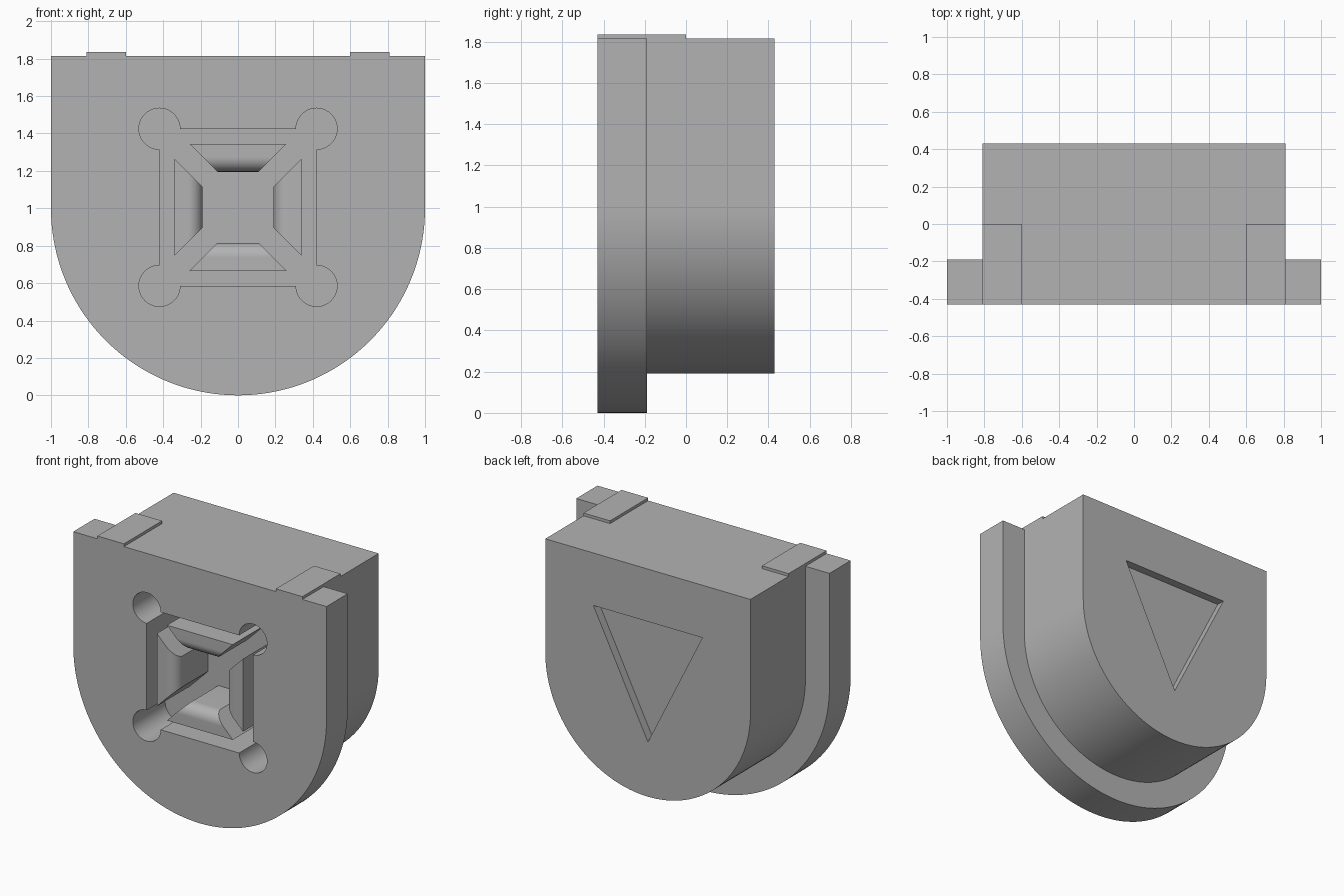
import bpy, bmesh
from math import sin, cos, pi, radians
from mathutils import Matrix, Vector

cube = bpy.data.objects.get("Cube")
if cube:
    bpy.data.objects.remove(cube, do_unlink=True)

grey = bpy.data.materials.new("plain grey")
grey.use_nodes = True
COLOUR = (0.45, 0.45, 0.45, 1)
grey.diffuse_color = COLOUR
grey.node_tree.nodes["Principled BSDF"].inputs["Base Color"].default_value = COLOUR

FRONT, BACK, TOP = -0.43, 0.43, 1.815
FLOOR = -0.065      # depth of the front pocket
MID = 1.005         # height of the pocket centre


def add_object(name, bm):
    bmesh.ops.recalc_face_normals(bm, faces=bm.faces)
    mesh = bpy.data.meshes.new(name)
    bm.to_mesh(mesh)
    bm.free()
    mesh.materials.append(grey)
    obj = bpy.data.objects.new(name, mesh)
    bpy.context.collection.objects.link(obj)
    return obj


def prism(name, outline, y0, y1):
    """Extrude an (x, z) outline from y0 to y1."""
    bm = bmesh.new()
    face = bm.faces.new([bm.verts.new((x, y0, z)) for x, z in outline])
    moved = bmesh.ops.extrude_face_region(bm, geom=[face])["geom"]
    verts = [g for g in moved if isinstance(g, bmesh.types.BMVert)]
    bmesh.ops.translate(bm, verts=verts, vec=(0, y1 - y0, 0))
    return add_object(name, bm)


def box(name, x0, x1, y0, y1, z0, z1):
    return prism(name, [(x0, z0), (x1, z0), (x1, z1), (x0, z1)], y0, y1)


def shield(radius, steps=72):
    """Flat top, straight sides and a half-round bottom."""
    arc = [(-radius * cos(pi * i / steps), 1 - radius * sin(pi * i / steps))
           for i in range(steps + 1)]
    return arc + [(radius, TOP), (-radius, TOP)]


def select_only(obj):
    bpy.ops.object.select_all(action="DESELECT")
    obj.select_set(True)
    bpy.context.view_layer.objects.active = obj


def combine(target, tool, operation):
    mod = target.modifiers.new(operation, "BOOLEAN")
    mod.operation, mod.object, mod.solver = operation, tool, "EXACT"
    select_only(target)
    bpy.ops.object.modifier_apply(modifier=mod.name)
    bpy.data.objects.remove(tool, do_unlink=True)


def smooth(obj):
    select_only(obj)
    bpy.ops.object.shade_smooth_by_angle(angle=radians(30))


# Front flange and the narrower body behind it
block = prism("block", shield(1.0), FRONT, -0.19)
combine(block, prism("body", shield(0.81), -0.19, BACK), "UNION")

# Square front pocket with round relief holes at its corners
combine(block, box("pocket", -0.42, 0.42, FRONT - 0.1, FLOOR, MID - 0.42, MID + 0.42),
        "DIFFERENCE")
for sx in (-1, 1):
    for sz in (-1, 1):
        ring = [(sx * 0.42 + 0.11 * cos(2 * pi * i / 40),
                 MID + sz * 0.42 + 0.11 * sin(2 * pi * i / 40)) for i in range(40)]
        combine(block, prism("hole", ring, FRONT - 0.1, FLOOR), "DIFFERENCE")

# Shallow triangle in the back face
combine(block, prism("triangle", [(-0.43, 1.44), (0.43, 1.44), (0, 0.58)],
                     BACK - 0.06, BACK + 0.1), "DIFFERENCE")
smooth(block)

# Thin pads on top
for name, s in (("left_pad", 1), ("right_pad", -1)):
    x0, x1 = sorted((s * 0.6, s * 0.81))
    box(name, x0, x1, FRONT, 0, TOP, TOP + 0.02)

# Four mitred jaws with a rounded front inner edge, standing in the pocket
ROUND = 0.08
profile = [(0.34, FRONT), (0.34, FLOOR), (0.19, FLOOR)]
for i in range(13):
    a = pi / 2 * i / 12
    profile.append((0.19 + ROUND * (1 - cos(a)), FRONT + ROUND * (1 - sin(a))))

for k, name in enumerate(("left_jaw", "lower_jaw", "right_jaw", "upper_jaw")):
    bm = bmesh.new()
    turn = Matrix.Translation((0, 0, MID)) @ Matrix.Rotation(k * pi / 2, 4, "Y")
    ends = [[bm.verts.new(turn @ Vector((r, y, s * (r - 0.08)))) for r, y in profile]
            for s in (-1, 1)]
    for end in ends:
        bm.faces.new(end)
    n = len(profile)
    for i in range(n):
        j = (i + 1) % n
        bm.faces.new((ends[0][i], ends[0][j], ends[1][j], ends[1][i]))
    smooth(add_object(name, bm))
